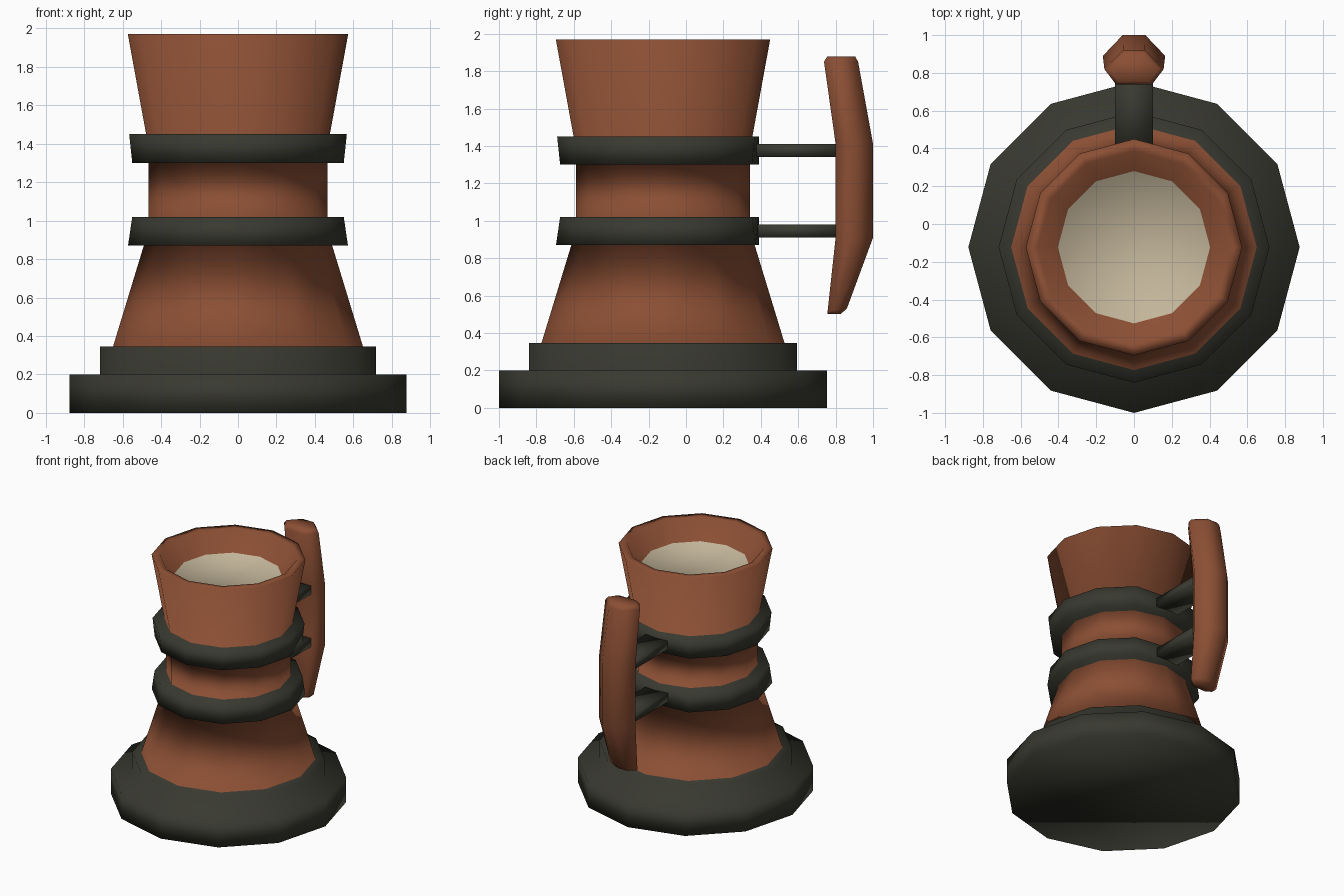
import bpy, bmesh
from math import sin, cos, pi

if "Cube" in bpy.data.objects:
    bpy.data.objects.remove(bpy.data.objects["Cube"])

CY = -0.123   # y of the mug axis
N = 12        # sides of the mug


def material(name, rgb):
    m = bpy.data.materials.new(name)
    m.diffuse_color = (*rgb, 1)
    m.use_nodes = True
    m.node_tree.nodes["Principled BSDF"].inputs["Base Color"].default_value = m.diffuse_color
    return m


clay = material("red_brown", (0.26, 0.078, 0.034))
iron = material("dark_iron", (0.040, 0.041, 0.030))
foam = material("cream", (0.54, 0.46, 0.32))


def loft(name, rings, mats, indices):
    """Skin a list of vertex rings, cap both ends; indices = material per strip
    (bottom cap, strips..., top cap)."""
    bm = bmesh.new()
    loops = [[bm.verts.new(p) for p in ring] for ring in rings]
    n = len(rings[0])
    bm.faces.new(loops[0]).material_index = indices[0]
    for k, (a, b) in enumerate(zip(loops, loops[1:])):
        for i in range(n):
            j = (i + 1) % n
            bm.faces.new((a[i], a[j], b[j], b[i])).material_index = indices[k + 1]
    bm.faces.new(loops[-1]).material_index = indices[-1]
    bmesh.ops.recalc_face_normals(bm, faces=bm.faces)
    for f in bm.faces:
        f.smooth = True
    me = bpy.data.meshes.new(name)
    bm.to_mesh(me)
    bm.free()
    for m in mats:
        me.materials.append(m)
    ob = bpy.data.objects.new(name, me)
    bpy.context.collection.objects.link(ob)
    return ob


# Mug body: (radius, z, material of the strip leading up to this ring)
profile = [
    (0.877, 0.00, 1), (0.877, 0.20, 1), (0.717, 0.20, 1), (0.717, 0.345, 1),  # base
    (0.65, 0.345, 1), (0.49, 0.87, 0),                                        # flared foot
    (0.572, 0.87, 1), (0.55, 1.02, 1), (0.465, 1.02, 1),                      # lower band
    (0.465, 1.30, 0),                                                         # waist
    (0.55, 1.30, 1), (0.566, 1.45, 1), (0.478, 1.45, 1),                      # upper band
    (0.573, 1.97, 0), (0.51, 1.97, 0), (0.403, 1.82, 0),                      # cup and rim
]


def mug_ring(r, z):
    pts = [(r * cos(2 * pi * i / N), CY + r * sin(2 * pi * i / N), z) for i in range(N)]
    if 0.5 < r < 0.58 and z < 1.5:      # bands are flattened at the back
        pts[N // 4] = (0, 0.39, z)
    return pts


loft("mug_body", [mug_ring(r, z) for r, z, _ in profile], [clay, iron, foam],
     [p[2] for p in profile] + [2])

# Brackets joining the bands to the handle
for name, z in (("lower_bracket", 0.945), ("upper_bracket", 1.375)):
    rings = [[(-0.1, y, z - 0.035), (0.1, y, z - 0.035),
              (0.1, y, z + 0.035), (-0.1, y, z + 0.035)] for y in (0.36, 0.84)]
    loft(name, rings, [iron], [0, 0, 0])

# Handle: hexagonal bar, (inner y, outer y, inner z, outer z, width scale)
sections = [
    (0.758, 0.825, 0.50, 0.50, 0.58), (0.757, 0.86, 0.515, 0.53, 0.74),
    (0.80, 1.0, 0.91, 0.91, 1.0), (0.80, 1.0, 1.41, 1.41, 1.0),
    (0.738, 0.92, 1.85, 1.85, 0.95), (0.755, 0.905, 1.878, 1.878, 0.8),
]
rings = []
for yi, yo, zi, zo, s in sections:
    ym, zm = yi + 0.45 * (yo - yi), (zi + zo) / 2
    rings.append([(0.1 * s, yi, zi), (0.165 * s, ym, zm), (0.06 * s, yo, zo),
                  (-0.06 * s, yo, zo), (-0.165 * s, ym, zm), (-0.1 * s, yi, zi)])
loft("handle", rings, [clay], [0] * (len(rings) + 1))
